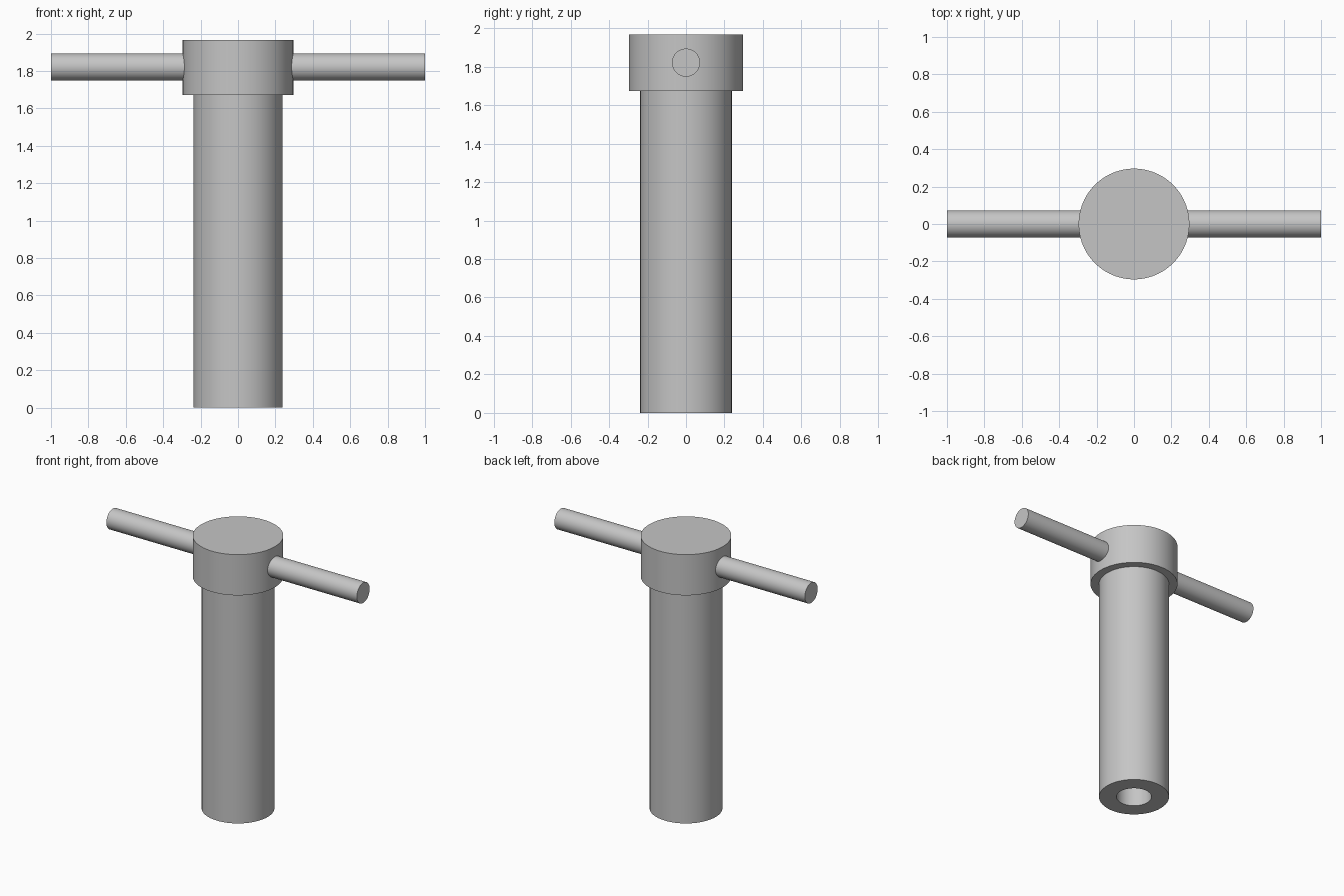
import bpy
import bmesh
import math
from mathutils import Matrix

cube = bpy.data.objects.get("Cube")
if cube:
    bpy.data.objects.remove(cube, do_unlink=True)

steel = bpy.data.materials.new("grey_steel")
steel.use_nodes = True
colour = (0.56, 0.56, 0.56, 1.0)
steel.diffuse_color = colour
steel.node_tree.nodes["Principled BSDF"].inputs["Base Color"].default_value = colour


def lathe(name, profile, matrix=Matrix(), steps=96):
    """Revolve a (radius, height) profile around z, then place it."""
    bm = bmesh.new()
    verts = [bm.verts.new((r, 0, z)) for r, z in profile]
    edges = [bm.edges.new(pair) for pair in zip(verts, verts[1:])]
    bmesh.ops.spin(bm, geom=verts + edges, cent=(0, 0, 0), axis=(0, 0, 1),
                   angle=math.tau, steps=steps, use_duplicate=False)
    bmesh.ops.remove_doubles(bm, verts=bm.verts, dist=0.0001)
    bmesh.ops.recalc_face_normals(bm, faces=bm.faces)
    bm.transform(matrix)
    mesh = bpy.data.meshes.new(name)
    bm.to_mesh(mesh)
    bm.free()
    mesh.materials.append(steel)
    obj = bpy.data.objects.new(name, mesh)
    bpy.context.collection.objects.link(obj)
    bpy.ops.object.select_all(action="DESELECT")
    obj.select_set(True)
    bpy.context.view_layer.objects.active = obj
    bpy.ops.object.shade_smooth_by_angle(angle=math.radians(30))
    return obj


# Shaft with a blind bore in its lower end, topped by a wider head
shaft_r, head_r, bore_r = 0.238, 0.296, 0.119
shoulder, top, bore_top = 1.673, 1.967, 1.2
lathe("shaft_and_head", [
    (0, bore_top), (bore_r, bore_top), (bore_r, 0), (shaft_r, 0),
    (shaft_r, shoulder), (head_r, shoulder), (head_r, top), (0, top)])

# Round cross bar passing through the head
bar_r, bar_z = 0.073, 1.821
lathe("cross_bar", [(0, -1), (bar_r, -1), (bar_r, 1), (0, 1)],
      Matrix.Translation((0, 0, bar_z)) @ Matrix.Rotation(math.pi / 2, 4, "Y"),
      steps=64)
